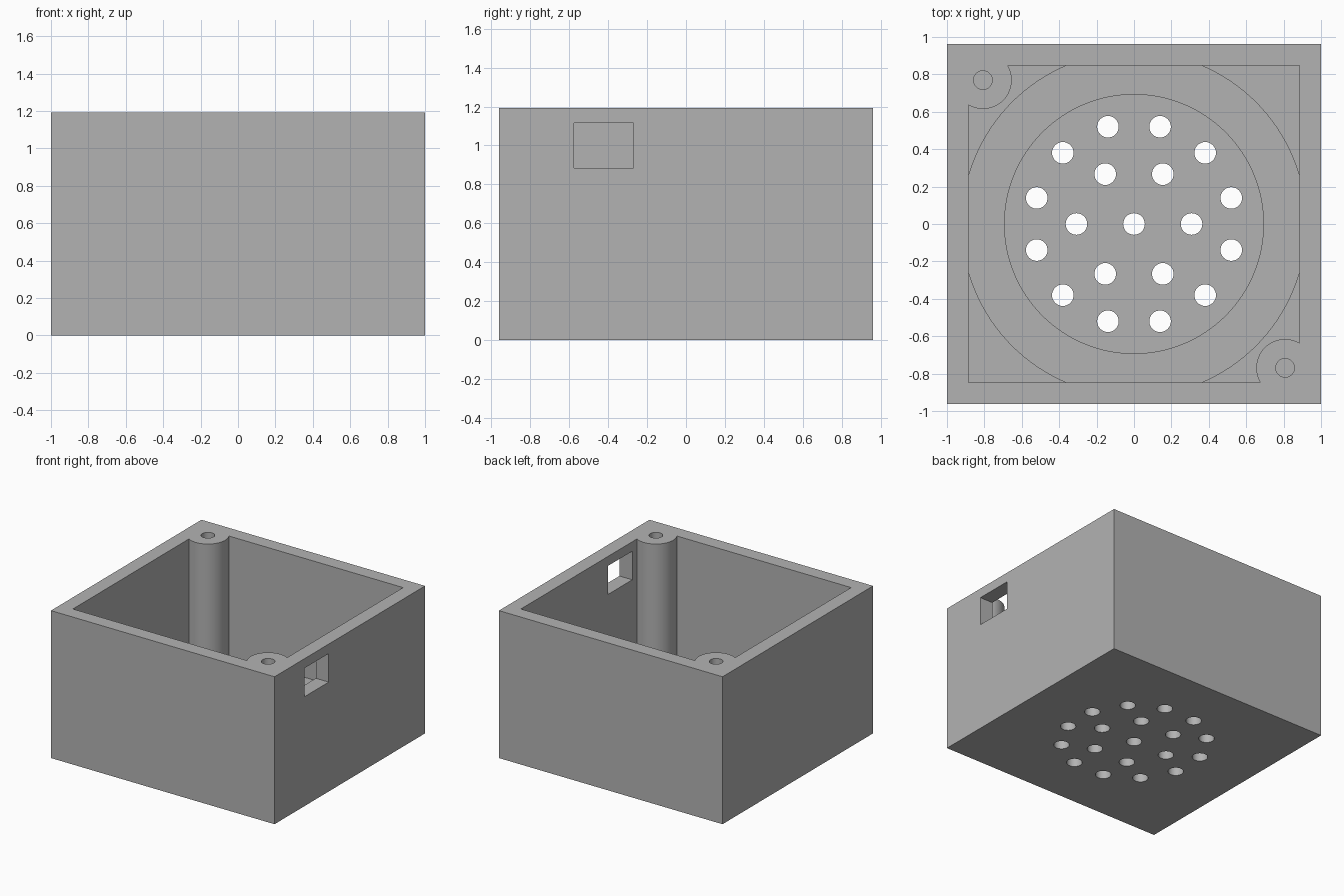
import bpy
import math

if "Cube" in bpy.data.objects:
    bpy.data.objects.remove(bpy.data.objects["Cube"], do_unlink=True)

MM = 2 / 52              # design unit: the box is 52 wide
WIDTH, DEPTH, HEIGHT = 52, 50, 31
FLOOR, RING_TOP = 3, 6

grey = bpy.data.materials.new("plain_grey")
grey.use_nodes = True
colour = (0.45, 0.45, 0.45, 1)
grey.diffuse_color = colour
grey.node_tree.nodes["Principled BSDF"].inputs["Base Color"].default_value = colour


def box(name, x, y, z):
    """Box spanning the given (low, high) pairs."""
    spans = (x, y, z)
    bpy.ops.mesh.primitive_cube_add(size=1, location=[sum(s) / 2 * MM for s in spans])
    ob = bpy.context.object
    ob.name = name
    ob.scale = [(s[1] - s[0]) * MM for s in spans]
    bpy.ops.object.transform_apply(location=True, rotation=False, scale=True)
    return ob


def cylinder(name, x, y, radius, low, high, sides=64):
    bpy.ops.mesh.primitive_cylinder_add(
        vertices=sides, radius=radius * MM, depth=(high - low) * MM,
        location=(x * MM, y * MM, (low + high) / 2 * MM))
    ob = bpy.context.object
    ob.name = name
    bpy.ops.object.transform_apply(location=True, rotation=False, scale=True)
    return ob


def cut(target, cutter):
    """Subtract the cutter from the target, then discard it."""
    mod = target.modifiers.new("cut", 'BOOLEAN')
    mod.operation = 'DIFFERENCE'
    mod.solver = 'EXACT'
    mod.object = cutter
    bpy.context.view_layer.objects.active = target
    bpy.ops.object.modifier_apply(modifier=mod.name)
    bpy.data.objects.remove(cutter, do_unlink=True)


body = box("speaker_box", (-WIDTH / 2, WIDTH / 2), (-DEPTH / 2, DEPTH / 2), (0, HEIGHT))

# Cavity, leaving the seat ring and the two corner posts standing
cavity = box("cavity", (-23, 23), (-22, 22), (FLOOR, HEIGHT + 2))
ring = cylinder("seat_ring", 0, 0, 24, 1, RING_TOP, 128)
cut(ring, cylinder("ring_bore", 0, 0, 18, 0, RING_TOP + 1, 128))
cut(cavity, ring)
posts = [(-21, 20), (21, -20)]
for x, y in posts:
    cut(cavity, cylinder("post", x, y, 4, 1, HEIGHT + 4))
cut(body, cavity)

# Screw holes in the posts
for x, y in posts:
    cut(body, cylinder("screw_hole", x, y, 1.3, HEIGHT - 12, HEIGHT + 1, 32))

# Cable window in the +x wall
cut(body, box("window", (22, 28), (-15, -7), (23, 29)))

# Grille: centre hole and two rings of holes
for count, radius, start in ((1, 0, 0), (6, 8, 0), (12, 14, 15)):
    for i in range(count):
        a = math.radians(start + 360 * i / count)
        cut(body, cylinder("grille_hole", radius * math.cos(a), radius * math.sin(a),
                           1.5, -1, FLOOR + 1, 32))

body.data.materials.clear()
body.data.materials.append(grey)
bpy.ops.object.select_all(action='DESELECT')
body.select_set(True)
bpy.context.view_layer.objects.active = body
bpy.ops.object.shade_smooth_by_angle(angle=math.radians(30))
